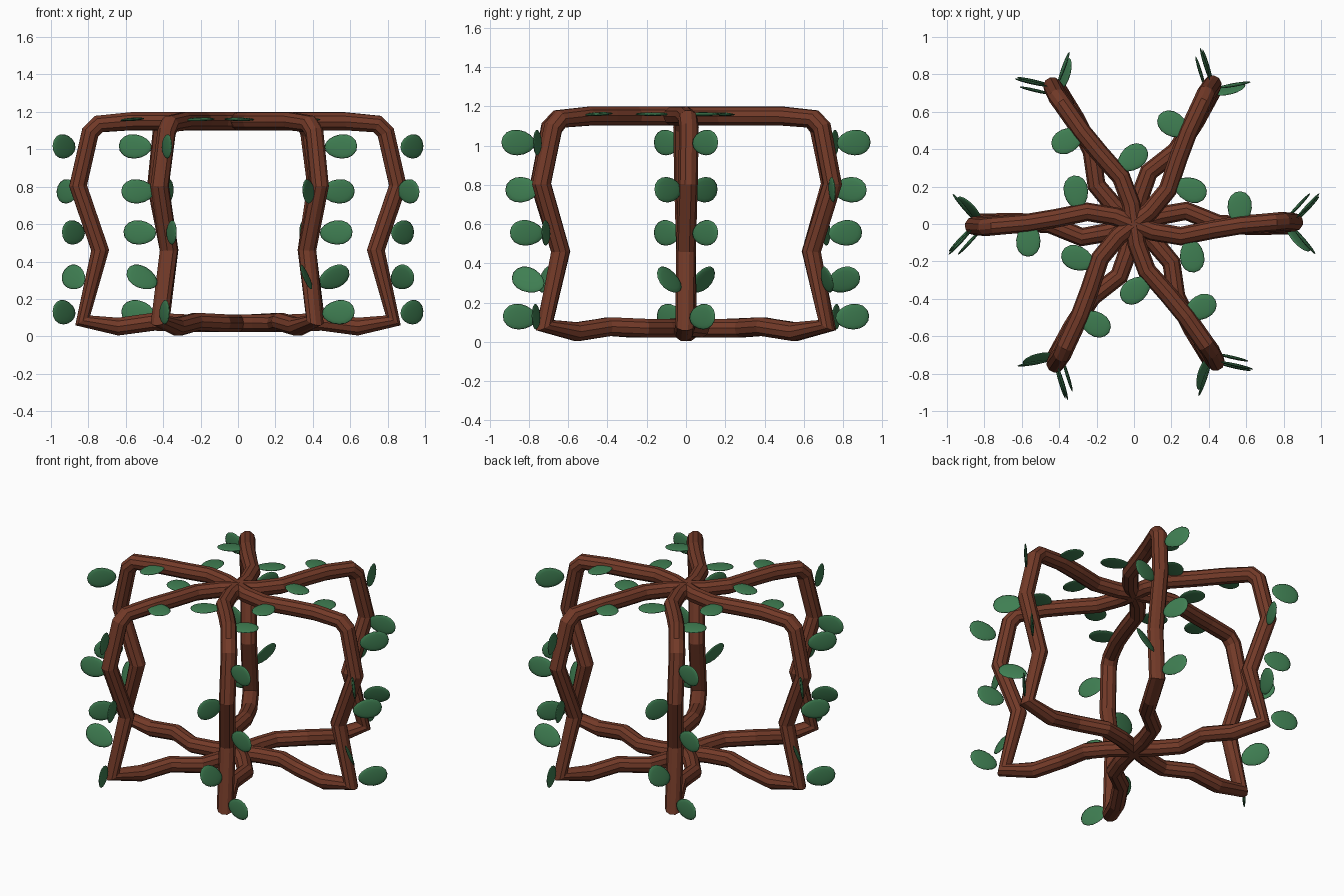
import bpy, bmesh, math
from mathutils import Matrix, Vector

if "Cube" in bpy.data.objects:
    bpy.data.objects.remove(bpy.data.objects["Cube"])


def material(name, rgb):
    m = bpy.data.materials.new(name)
    m.diffuse_color = (*rgb, 1)
    m.use_nodes = True
    m.node_tree.nodes["Principled BSDF"].inputs["Base Color"].default_value = m.diffuse_color
    return m


bark = material("brown bark", (0.17, 0.042, 0.021))
green = material("leaf green", (0.05, 0.21, 0.085))

# Centre line of one branch loop: out along the floor, up, back in at the top
PATH = [(0, 0, .07), (.14, .045, .07), (.28, .07, .07), (.45, 0, .078),
        (.64, -.01, .052), (.83, -.005, .085), (.737, 0, .46), (.855, .01, .805),
        (.79, .015, 1.09), (.745, .01, 1.135), (.57, -.005, 1.15), (.42, -.03, 1.15),
        (.25, -.065, 1.15), (.1, -.04, 1.15), (0, 0, 1.15)]

# Leaves: centre, heading, pitch, roll from horizontal (degrees)
LEAVES = [((.93, .098, 1.015), 47, 3, 90), ((.912, -.092, .775), -50, 0, 86),
          ((.88, .098, .555), 47, 3, 90), ((.878, -.085, .315), -50, 25, 68),
          ((.93, .083, .128), 47, 5, 90),
          ((.565, .085, 1.16), 88, 0, 4), ((.31, -.17, 1.16), -82, 0, 3)]


def branch(angle, i):
    cu = bpy.data.curves.new("branch", 'CURVE')
    cu.dimensions = '3D'
    cu.bevel_depth = 0.05
    cu.bevel_resolution = 3
    sp = cu.splines.new('POLY')
    sp.points.add(len(PATH) - 1)
    for p, co in zip(sp.points, PATH):
        p.co = (*co, 1)
    tmp = bpy.data.objects.new("tmp", cu)
    bpy.context.collection.objects.link(tmp)
    dg = bpy.context.evaluated_depsgraph_get()
    me = bpy.data.meshes.new_from_object(tmp.evaluated_get(dg))
    bpy.data.objects.remove(tmp)
    me.transform(Matrix.Rotation(angle, 4, 'Z'))
    me.materials.clear()
    me.materials.append(bark)
    for f in me.polygons:
        f.use_smooth = False
    ob = bpy.data.objects.new(f"branch_{i}", me)
    bpy.context.collection.objects.link(ob)


def leaf(angle, spec, name):
    centre, head, pitch, roll = spec
    bm = bmesh.new()
    bmesh.ops.create_uvsphere(bm, u_segments=16, v_segments=8, radius=1)
    for v in bm.verts:
        # Oval lens, a little narrower at the stem end
        v.co = Vector((v.co.x * .09, v.co.y * .065 * (1 + .12 * v.co.x), v.co.z * .009))
    m = (Matrix.Rotation(angle, 4, 'Z') @ Matrix.Translation(centre)
         @ Matrix.Rotation(math.radians(head), 4, 'Z')
         @ Matrix.Rotation(math.radians(-pitch), 4, 'Y')
         @ Matrix.Rotation(math.radians(-roll if head < 0 else roll), 4, 'X'))
    bm.transform(m)
    me = bpy.data.meshes.new(name)
    bm.to_mesh(me)
    bm.free()
    me.materials.append(green)
    for f in me.polygons:
        f.use_smooth = True
    bpy.context.collection.objects.link(bpy.data.objects.new(name, me))


# Six loops around the vertical axis
for i in range(6):
    a = i * math.pi / 3
    branch(a, i + 1)
    for j, spec in enumerate(LEAVES):
        leaf(a, spec, f"leaf_{i + 1}_{j + 1}")
